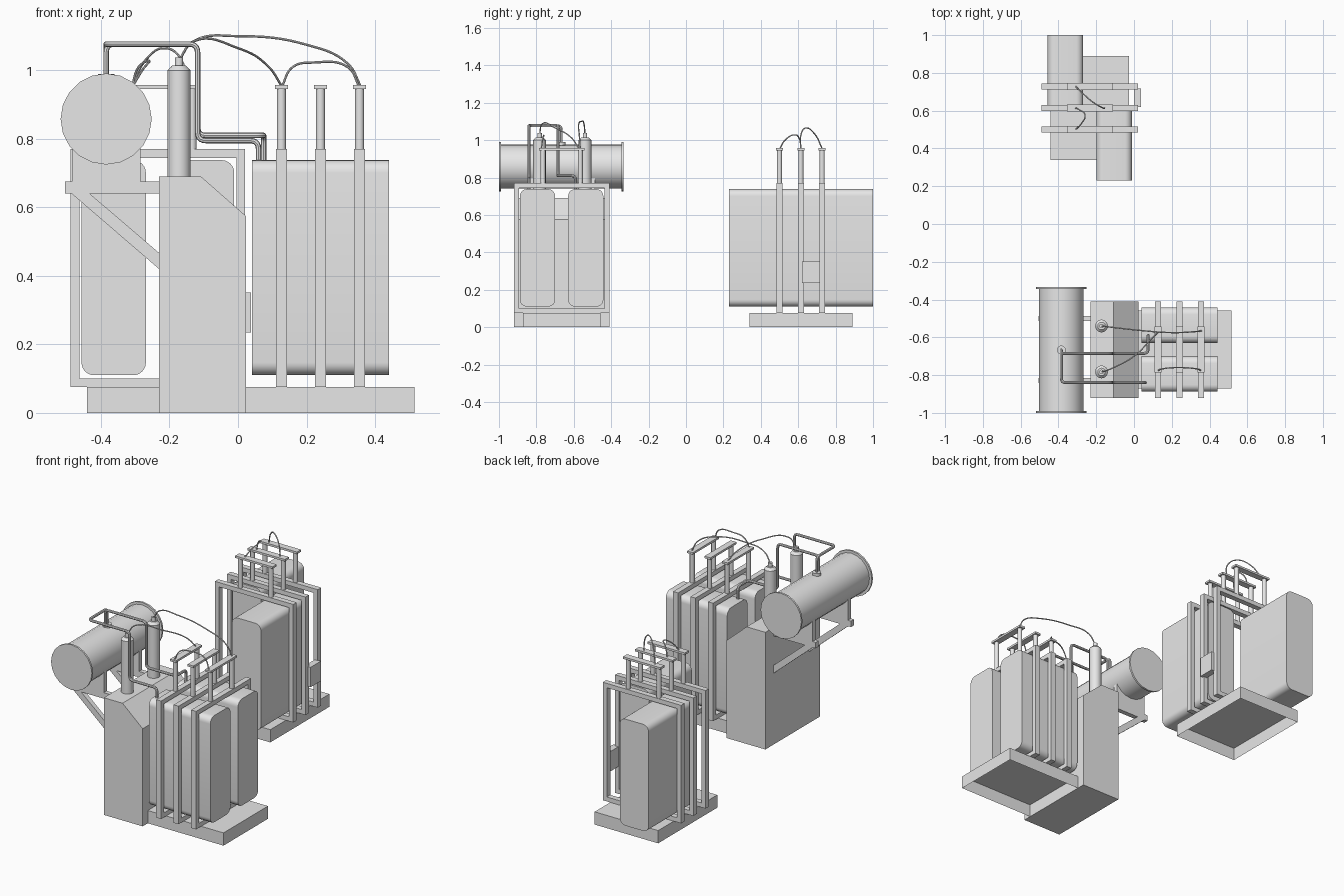
import bpy, bmesh, math
from mathutils import Matrix, Vector

cube = bpy.data.objects.get("Cube")
if cube:
    bpy.data.objects.remove(cube, do_unlink=True)

grey = bpy.data.materials.new("light_grey")
grey.use_nodes = True
grey.diffuse_color = (0.8, 0.8, 0.8, 1)
grey.node_tree.nodes["Principled BSDF"].inputs["Base Color"].default_value = (0.8, 0.8, 0.8, 1)


def add_mesh(name, mesh, matrix=None, smooth=False):
    obj = bpy.data.objects.new(name, mesh)
    bpy.context.collection.objects.link(obj)
    mesh.materials.clear()
    mesh.materials.append(grey)
    if matrix:
        mesh.transform(matrix)
    if smooth:
        bpy.ops.object.select_all(action='DESELECT')
        obj.select_set(True)
        bpy.context.view_layer.objects.active = obj
        bpy.ops.object.shade_smooth_by_angle(angle=math.radians(35))
    return obj


def from_bmesh(name, bm, matrix=None, smooth=False):
    bmesh.ops.recalc_face_normals(bm, faces=bm.faces[:])
    mesh = bpy.data.meshes.new(name)
    bm.to_mesh(mesh)
    bm.free()
    return add_mesh(name, mesh, matrix, smooth)


def box_bmesh(lo, hi):
    lo, hi = Vector(lo), Vector(hi)
    bm = bmesh.new()
    bmesh.ops.create_cube(bm, size=1)
    bmesh.ops.scale(bm, vec=hi - lo, verts=bm.verts)
    bmesh.ops.translate(bm, vec=(lo + hi) / 2, verts=bm.verts)
    return bm


def box(name, lo, hi, matrix=None):
    return from_bmesh(name, box_bmesh(lo, hi), matrix)


def prism(name, profile, y0, y1):
    """Extrude an x-z outline along y."""
    bm = bmesh.new()
    face = bm.faces.new([bm.verts.new((x, y0, z)) for x, z in profile])
    out = bmesh.ops.extrude_face_region(bm, geom=[face])
    verts = [v for v in out["geom"] if isinstance(v, bmesh.types.BMVert)]
    bmesh.ops.translate(bm, vec=(0, y1 - y0, 0), verts=verts)
    return from_bmesh(name, bm)


def lathe(name, profile, matrix, sides):
    """Spin an (r, z) outline around z."""
    bm = bmesh.new()
    verts = [bm.verts.new((r, 0, z)) for r, z in profile]
    edges = [bm.edges.new(pair) for pair in zip(verts, verts[1:])]
    bmesh.ops.spin(bm, geom=verts + edges, cent=(0, 0, 0), axis=(0, 0, 1),
                   angle=2 * math.pi, steps=sides, use_duplicate=False)
    bmesh.ops.remove_doubles(bm, verts=bm.verts[:], dist=0.0001)
    return from_bmesh(name, bm, matrix, True)


def tube(name, points, radius, smooth_path=False):
    curve = bpy.data.curves.new(name, 'CURVE')
    curve.dimensions = '3D'
    curve.bevel_depth = radius
    curve.bevel_resolution = 2
    curve.use_fill_caps = True
    if smooth_path:
        spline = curve.splines.new('BEZIER')
        spline.bezier_points.add(len(points) - 1)
        for bp, p in zip(spline.bezier_points, points):
            bp.co = p
            bp.handle_left_type = bp.handle_right_type = 'AUTO'
        spline.resolution_u = 8
    else:
        # Round every bend of the pipe
        pts = [Vector(p) for p in points]
        path = [pts[0]]
        for a, b, c in zip(pts, pts[1:], pts[2:]):
            s = b + (a - b).normalized() * 0.025
            e = b + (c - b).normalized() * 0.025
            for i in range(6):
                t = i / 5
                path.append(s * (1 - t) ** 2 + b * 2 * t * (1 - t) + e * t * t)
        path.append(pts[-1])
        spline = curve.splines.new('POLY')
        spline.points.add(len(path) - 1)
        for sp, p in zip(spline.points, path):
            sp.co = (*p, 1)
    temp = bpy.data.objects.new(name + "_path", curve)
    bpy.context.collection.objects.link(temp)
    graph = bpy.context.evaluated_depsgraph_get()
    mesh = bpy.data.meshes.new_from_object(temp.evaluated_get(graph))
    bpy.data.objects.remove(temp, do_unlink=True)
    return add_mesh(name, mesh, None, True)


def coil_unit(prefix, matrix, shifts):
    """Open-bottomed base, two rounded coils, three frames with terminals."""
    bm = box_bmesh((-0.275, -0.207, 0), (0.275, 0.207, 0.075))
    bm.normal_update()
    bottom = [f for f in bm.faces if f.normal.z < -0.5]
    bmesh.ops.delete(bm, geom=bottom, context='FACES_ONLY')
    from_bmesh(prefix + "_base", bm, matrix)

    for side, shift in zip((-1, 1), shifts):
        v = side * 0.129
        bm = box_bmesh((shift - 0.2, v - 0.094, 0.11), (shift + 0.2, v + 0.094, 0.738))
        long_edges = [e for e in bm.edges
                      if abs(e.verts[0].co.x - e.verts[1].co.x) > 0.1]
        bmesh.ops.bevel(bm, geom=long_edges, offset=0.037, segments=6,
                        profile=0.5, affect='EDGES')
        from_bmesh(prefix + "_coil", bm, matrix, True)

    for u in (-0.114, 0, 0.114):
        a, b = u - 0.016, u + 0.016
        for s in (-1, 1):
            v0, v1 = sorted((s * 0.255, s * 0.229))
            box(prefix + "_frame_side", (a, v0, 0.075), (b, v1, 0.77), matrix)
            lathe(prefix + "_terminal_rod",
                  [(0, 0.76), (0.0135, 0.76), (0.0135, 0.948), (0, 0.948)],
                  matrix @ Matrix.Translation((u, s * 0.1, 0)), 12)
        for z in (0.075, 0.744):
            box(prefix + "_frame_rail", (a, -0.229, z), (b, 0.229, z + 0.026), matrix)
        box(prefix + "_terminal_bar", (u - 0.019, -0.122, 0.945),
            (u + 0.019, 0.122, 0.957), matrix)


coil_unit("front", Matrix.Translation((0.241, -0.665, 0)), (0, 0))
coil_unit("rear", Matrix.Translation((-0.234, 0.614, 0))
          @ Matrix.Rotation(math.pi / 2, 4, 'Z'), (-0.184, 0.186))
box("control_box", (0.0, 0.62, 0.235), (0.038, 0.717, 0.352))

# Cabinet with a sloped shoulder
prism("cabinet", [(-0.23, 0), (0.023, 0), (0.023, 0.575), (-0.108, 0.69), (-0.23, 0.69)],
      -0.92, -0.41)

# Horizontal oil drum with end flanges
drum = Matrix.Translation((-0.385, -0.667, 0.858)) @ Matrix.Rotation(math.pi / 2, 4, 'X')
lathe("oil_drum", [(0, -0.333), (0.133, -0.333), (0.133, -0.322), (0.118, -0.322),
                   (0.118, 0.322), (0.133, 0.322), (0.133, 0.333), (0, 0.333)], drum, 20)

# Drum brackets: arm, diagonal brace and saddle
for y in (-0.5, -0.828):
    a, b = y - 0.014, y + 0.014
    box("bracket_arm", (-0.505, a, 0.64), (-0.228, b, 0.675))
    prism("bracket_brace", [(-0.228, 0.418), (-0.228, 0.465), (-0.435, 0.642),
                            (-0.488, 0.642)], a, b)
    prism("drum_saddle", [(-0.485, 0.674), (-0.285, 0.674), (-0.285, 0.80), (-0.385, 0.75),
                          (-0.485, 0.80)], a, b)

# Tall bushings on the cabinet
for y in (-0.54, -0.783):
    lathe("bushing", [(0, 0.68), (0.034, 0.68), (0.034, 1.0), (0.02, 1.014),
                      (0.012, 1.014), (0.012, 1.037), (0, 1.037)],
          Matrix.Translation((-0.172, y, 0)), 16)

# Oil pipes
lathe("pipe_collar", [(0, 0.96), (0.024, 0.96), (0.024, 0.99), (0, 0.99)],
      Matrix.Translation((-0.385, -0.667, 0)), 12)
X, Z = -0.118, 1.077
tube("oil_pipe_outer", [(-0.385, -0.667, 0.97), (-0.385, -0.667, Z), (-0.385, -0.84, Z),
                        (X, -0.84, Z), (X, -0.84, 0.795), (0.06, -0.84, 0.795),
                        (0.06, -0.84, 0.72)], 0.008)
tube("oil_pipe_inner", [(-0.385, -0.685, 0.97), (-0.385, -0.685, Z), (X, -0.685, Z),
                        (X, -0.685, 0.81), (0.075, -0.685, 0.81), (0.075, -0.59, 0.81),
                        (0.075, -0.59, 0.72)], 0.008)

# Sagging cables between terminals
cables = [
    [(-0.172, -0.54, 1.03), (-0.13, -0.545, 1.085), (0.0, -0.56, 1.1), (0.2, -0.575, 1.075),
     (0.32, -0.57, 1.02), (0.36, -0.565, 0.95)],
    [(-0.172, -0.783, 1.03), (-0.13, -0.77, 1.085), (0.0, -0.7, 1.065), (0.09, -0.61, 1.01),
     (0.13, -0.57, 0.95)],
    [(0.127, -0.775, 0.95), (0.16, -0.765, 1.01), (0.22, -0.76, 1.023), (0.32, -0.765, 1.01),
     (0.355, -0.775, 0.95)],
    [(-0.31, 0.73, 0.95), (-0.27, 0.69, 1.03), (-0.21, 0.64, 1.065), (-0.165, 0.615, 1.03),
     (-0.155, 0.614, 0.95)],
    [(-0.31, 0.5, 0.95), (-0.28, 0.53, 1.0), (-0.26, 0.58, 1.028), (-0.29, 0.605, 1.01),
     (-0.31, 0.614, 0.95)],
]
for points in cables:
    tube("cable", points, 0.0035, True)
